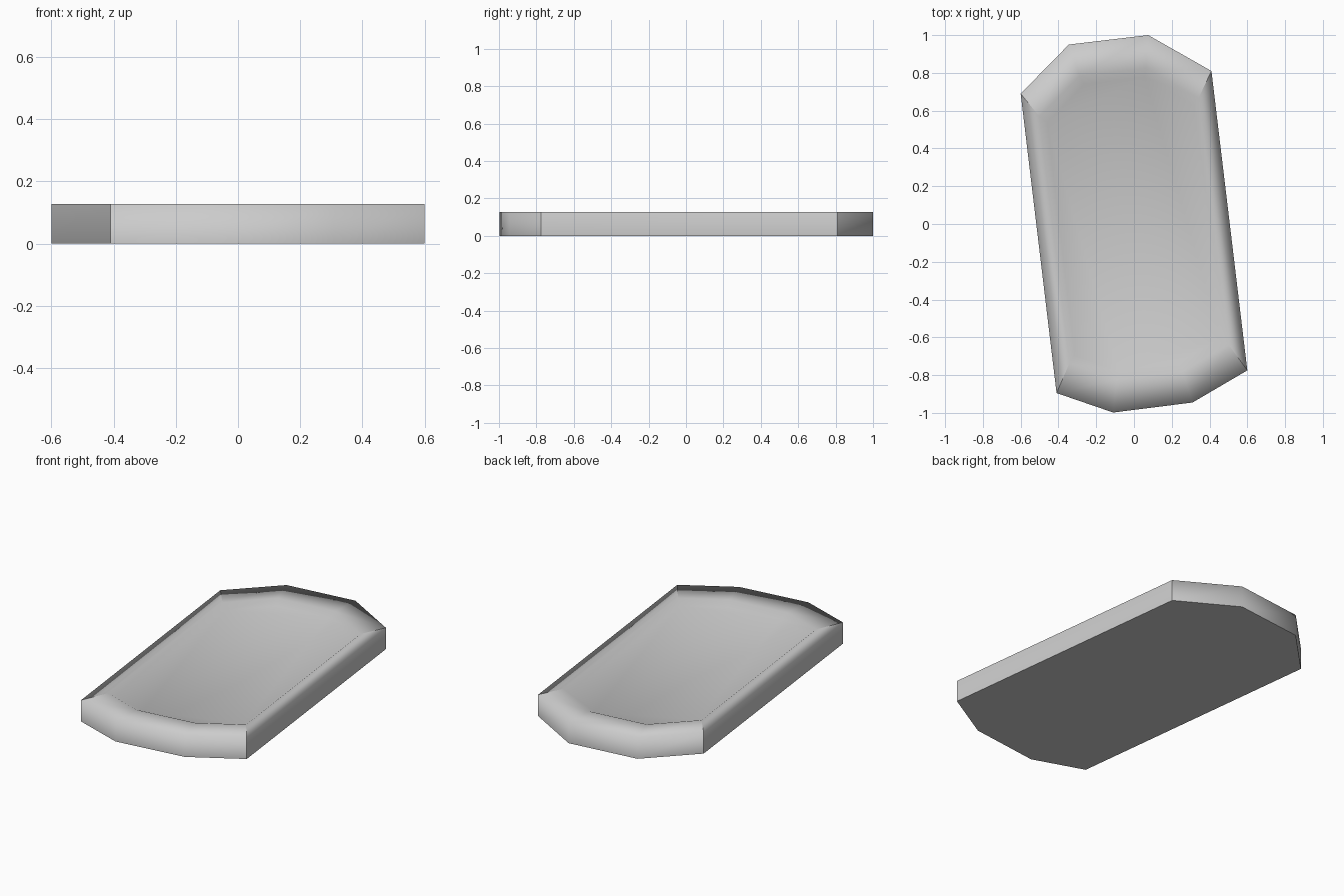
import bpy, bmesh

if "Cube" in bpy.data.objects:
    bpy.data.objects.remove(bpy.data.objects["Cube"])

# Plan outline of the tray: two long straight sides, two faceted rounded ends
OUTLINE = [(-0.41, -0.895), (-0.11, -0.998), (0.31, -0.945), (0.60, -0.775),
           (0.41, 0.81), (0.075, 1.0), (-0.345, 0.95), (-0.60, 0.69)]
CORNERS = (0, 3, 4, 7)          # outline points where side and end meet

# Rings from the base up and inward: scale x, scale y, height
RINGS = [(1, 1, 0), (1, 1, 0.127), (0.835, 0.825, 0.127), (0.765, 0.778, 0.105)]

mat = bpy.data.materials.new("light grey")
mat.diffuse_color = (0.6, 0.6, 0.6, 1)
mat.use_nodes = True
mat.node_tree.nodes["Principled BSDF"].inputs["Base Color"].default_value = mat.diffuse_color

bm = bmesh.new()
rings = [[bm.verts.new((x * sx, y * sy, z)) for x, y in OUTLINE]
         for sx, sy, z in RINGS]
n = len(OUTLINE)

# Outer wall, rim and inner slope
for low, high in zip(rings, rings[1:]):
    for i in range(n):
        j = (i + 1) % n
        bm.faces.new((low[i], low[j], high[j], high[i]))

# Underside and recessed floor
bm.faces.new(rings[0][::-1])
bm.faces.new(rings[-1])
bmesh.ops.recalc_face_normals(bm, faces=bm.faces)

# Smooth rim, with a crisp base and crisp corners between sides and ends
for f in bm.faces:
    f.smooth = True
for i in range(n):
    bm.edges.get((rings[0][i], rings[0][(i + 1) % n])).smooth = False
for i in CORNERS:
    for k in (0, 1):
        bm.edges.get((rings[k][i], rings[k + 1][i])).smooth = False

mesh = bpy.data.meshes.new("tray")
bm.to_mesh(mesh)
bm.free()
mesh.materials.append(mat)
bpy.context.collection.objects.link(bpy.data.objects.new("tray", mesh))
